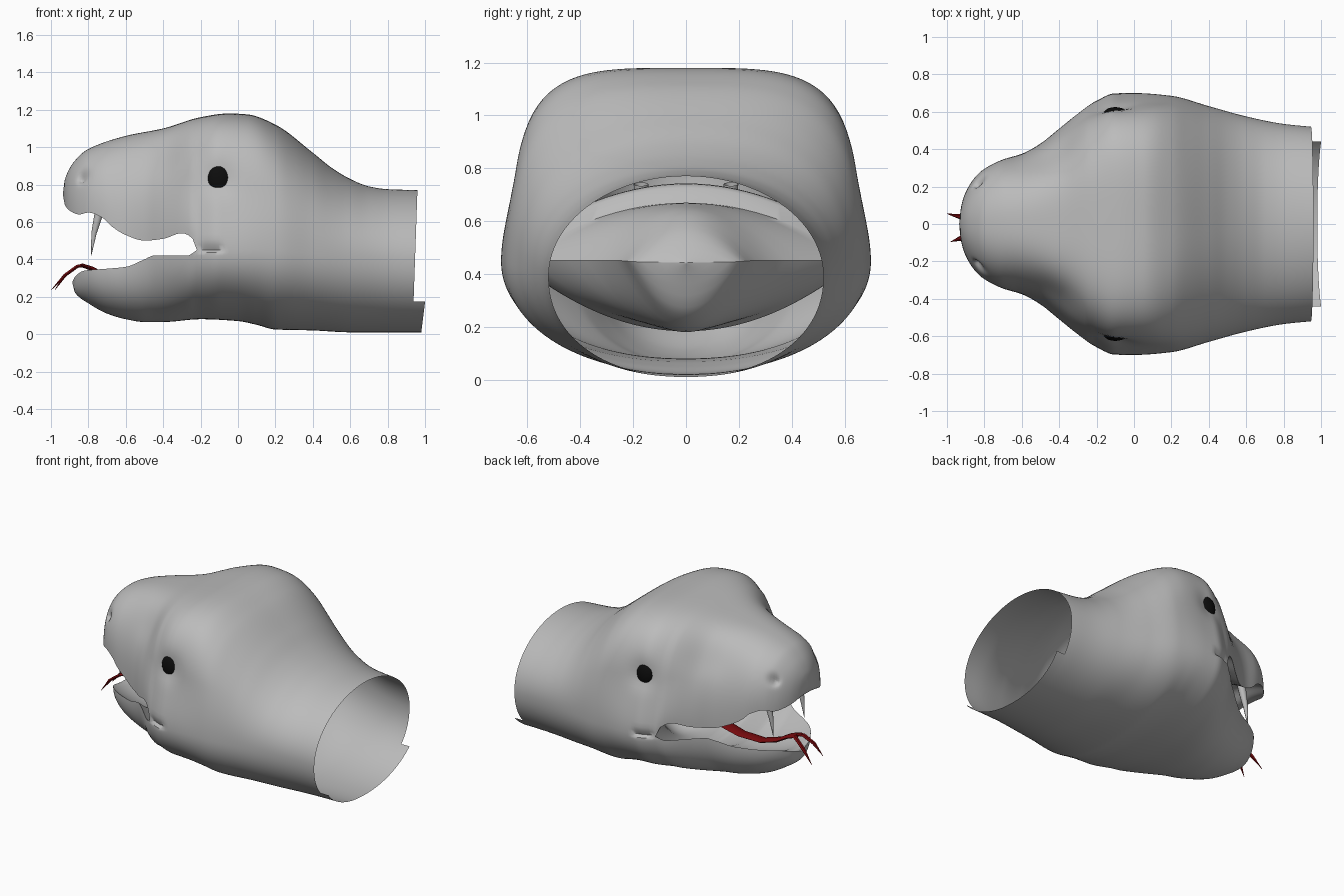
import bpy, bmesh, math
from mathutils import Vector

if "Cube" in bpy.data.objects:
    bpy.data.objects.remove(bpy.data.objects["Cube"])

def mat(name, c):
    m = bpy.data.materials.new(name)
    m.diffuse_color = (*c, 1)
    m.use_nodes = True
    m.node_tree.nodes["Principled BSDF"].inputs["Base Color"].default_value = m.diffuse_color
    return m

GREY = mat("grey_skin", (0.5, 0.5, 0.5))
BLACK = mat("black_eye", (0.004, 0.004, 0.004))
RED = mat("dark_red_tongue", (0.18, 0.003, 0.004))

def curve(*p):
    """Monotone smooth interpolation through (x, value) pairs."""
    n = len(p)
    s = [(p[i + 1][1] - p[i][1]) / (p[i + 1][0] - p[i][0]) for i in range(n - 1)]
    m = [s[0]] + [2 * a * b / (a + b) if a * b > 0 else 0 for a, b in zip(s, s[1:])] + [s[-1]]
    def f(x):
        if x <= p[0][0]: return p[0][1]
        if x >= p[-1][0]: return p[-1][1]
        i = max(k for k in range(n - 1) if p[k][0] <= x)
        h = p[i + 1][0] - p[i][0]
        t = (x - p[i][0]) / h
        return ((2*t**3 - 3*t*t + 1) * p[i][1] + (t**3 - 2*t*t + t) * h * m[i]
                + (3*t*t - 2*t**3) * p[i + 1][1] + (t**3 - t*t) * h * m[i + 1])
    return f

# profiles along the head
CORNER = -0.22
top = curve((-.935, .76), (-.925, .83), (-.87, .93), (-.8, .99), (-.6, 1.06), (-.4, 1.1), (-.2, 1.16),
            (-.05, 1.18), (.05, 1.175), (.2, 1.12), (.4, .97), (.5, .89), (.6, .83), (.7, .79), (.8, .775), (.95, .77))
bottom = curve((-.885, .27), (-.87, .22), (-.8, .165), (-.7, .11), (-.6, .08), (-.5, .065), (-.4, .065),
               (-.2, .08), (0, .07), (.1, .05), (.2, .025), (.4, .02), (.6, .01), (.95, .01))
width = curve((-.935, 0), (-.925, .09), (-.9, .17), (-.85, .25), (-.8, .295), (-.7, .345), (-.6, .375), (-.5, .43),
              (-.4, .51), (-.3, .59), (-.2, .66), (-.1, .7), (0, .7), (.2, .685), (.4, .63), (.6, .575), (.8, .535), (.95, .52))
jaw_width = curve((-.885, 0), (-.87, .1), (-.8, .21), (-.7, .28), (-.6, .33), (-.5, .395), (-.4, .48), (-.3, .58),
                  (CORNER, width(CORNER)))
upper_lip = curve((-.935, .74), (-.925, .69), (-.9, .66), (-.85, .64), (-.8, .65), (-.72, .62), (-.68, .58), (-.6, .53),
                  (-.5, .5), (-.4, .51), (-.3, .54), (-.25, .52), (CORNER, .45))
lower_lip = curve((-.885, .28), (-.87, .31), (-.82, .34), (-.7, .35), (-.6, .36), (-.5, .4), (-.45, .42), (-.27, .42),
                  (CORNER, .45))
split = curve((CORNER, .45), (.1, .45), (.4, .43), (.95, .39))
top_power = curve((-.93, 2.2), (-.7, 2.4), (-.4, 3), (-.1, 4), (.1, 3.6), (.3, 2.7), (.6, 2.1), (.95, 2))
pinch = curve((-.6, 0), (-.1, .08), (.3, .02), (.6, 0))
sack = curve((CORNER, width(CORNER)), (-.12, .5), (0, .33), (.1, .25), (.2, .2), (.25, 0))
palate = curve((-.935, 0), (-.85, .05), (-.7, .12), (-.4, .17), (-.2, .22), (0, .2), (.15, .12), (.25, 0))
floor = curve((-.885, 0), (-.8, .06), (-.6, .13), (-.4, .2), (-.2, .25), (0, .27), (.15, .2), (.25, 0))

N = 80
ARC = [math.pi * i / N for i in range(N + 1)]

def dent(p, axis_z):
    """Press nostrils, eye sockets, brow hollows and the mouth crease into the skin."""
    x, y, z = p
    ay = abs(y)
    def g(c, s): return math.exp(-((x - c[0])**2 + (ay - c[1])**2 + (z - c[2])**2) / (2 * s * s))
    d = .05 * g((-.82, .22, .84), .022) + .03 * g((-.1, .61, .83), .06) + .045 * g((-.42, .43, .98), .12)
    if CORNER <= x < 0 and ay > .3:
        d += .04 * math.exp(-((z - .46) / .014)**2) * min(1, (x - CORNER) / .03) * min(1, max(0, (-.07 - x) / .03))
    r = Vector((0, y, z - axis_z))
    return p - r.normalized() * d

def outer(x, up):
    """Half of a skin section, above or below the lip line."""
    jaw = x < CORNER
    zl = (upper_lip if up else lower_lip)(x) if jaw else split(x)
    w = jaw_width(x) if jaw and not up else width(x)
    h = (top(x) if up else bottom(x)) - zl
    n = top_power(x) if up else 2.15
    row = []
    for a in ARC:
        c, s = math.cos(a), abs(math.sin(a))
        r = (abs(c)**n + s**n) ** (-1 / n)
        t = r * s
        y = w * r * c
        if up:
            k = min(1, max(0, t / .5))
            y *= 1 - pinch(x) * k * k * (3 - 2 * k)
        p = dent(Vector((x, y, zl + h * t)), split(max(x, CORNER)) if not up else zl)
        p.x += max(0, x - .8) / .15 * (p.z - .5) * .035
        row.append(p)
    return row

def inner(x, up):
    """Half of a mouth lining section."""
    jaw = x < CORNER
    zl = (upper_lip if up else lower_lip)(x) if jaw else split(x)
    w = (width(x) if up else jaw_width(x)) if jaw else sack(x)
    h = palate(x) if up else -floor(x)
    return [Vector((x, w * math.cos(a), zl + h * math.sin(a)**2)) for a in ARC]

def sheet(bm, rows):
    vs = [[bm.verts.new(p) for p in r] for r in rows]
    for a, b in zip(vs, vs[1:]):
        for i in range(len(a) - 1):
            bm.faces.new((a[i], a[i + 1], b[i + 1], b[i]))

def finish(bm, name, m, angle=40):
    bmesh.ops.remove_doubles(bm, verts=bm.verts, dist=1e-4)
    bmesh.ops.dissolve_degenerate(bm, edges=bm.edges, dist=1e-5)
    bmesh.ops.recalc_face_normals(bm, faces=bm.faces)
    me = bpy.data.meshes.new(name)
    bm.to_mesh(me)
    bm.free()
    ob = bpy.data.objects.new(name, me)
    me.materials.append(m)
    bpy.context.collection.objects.link(ob)
    bpy.ops.object.select_all(action='DESELECT')
    ob.select_set(True)
    bpy.context.view_layer.objects.active = ob
    bpy.ops.object.shade_smooth_by_angle(angle=math.radians(angle))
    return ob

# head skin, both jaws, mouth lining and open neck
bm = bmesh.new()
neck = [CORNER + (.95 - CORNER) * i / 60 for i in range(61)]
throat = [CORNER + (.25 - CORNER) * math.sin(math.pi / 2 * i / 16) for i in range(17)]
for up, tip in ((True, -.935), (False, -.885)):
    jaw = [tip + (CORNER - tip) * (i / 50)**1.6 for i in range(50)]
    sheet(bm, [outer(x, up) for x in jaw + neck])
    sheet(bm, [inner(x, up) for x in jaw + throat])
# tab under the neck rim
rim = [p for p in outer(.95, False) if p.z < .175]
sheet(bm, [rim, [Vector((.98 + (p.z - .01) * .125, p.y, p.z)) for p in rim]])
finish(bm, "head", GREY, 50)

def tube(bm, pts, sides=8):
    """Loft elliptical rings through (x, y, z, half_width_y, half_height)."""
    rows = []
    for i, p in enumerate(pts):
        a, b = pts[max(i - 1, 0)], pts[min(i + 1, len(pts) - 1)]
        d = Vector((b[0] - a[0], 0, b[2] - a[2])).normalized()
        n = Vector((-d.z, 0, d.x))
        rows.append([Vector(p[:3]) + Vector((0, p[3] * math.cos(t), 0)) + n * p[4] * math.sin(t)
                     for t in (2 * math.pi * k / sides for k in range(sides + 1))])
    sheet(bm, rows)

# eyes and fangs on each side
for side, s in (("left", -1), ("right", 1)):
    bm = bmesh.new()
    bmesh.ops.create_uvsphere(bm, u_segments=20, v_segments=12, radius=1)
    for v in bm.verts:
        v.co = Vector((-.1 + v.co.x * .063, s * .59 + v.co.y * .035, .83 + v.co.z * .075))
    finish(bm, side + "_eye", BLACK)
    bm = bmesh.new()
    tube(bm, [(-.72, s * .17, .74, .028, .028), (-.745, s * .17, .64, .024, .024),
              (-.77, s * .17, .54, .015, .015), (-.785, s * .17, .42, .001, .001)], 10)
    finish(bm, side + "_fang", GREY)

# forked tongue
bm = bmesh.new()
tube(bm, [(-.2, 0, .36, .05, .012), (-.3, 0, .31, .05, .012), (-.42, -.005, .275, .045, .012), (-.58, -.01, .27, .04, .012),
          (-.7, -.015, .305, .04, .012), (-.78, -.02, .35, .04, .012), (-.84, -.02, .37, .045, .01)])
for y1, y2, e in ((.02, .055, -1.0), (-.055, -.095, -.98)):
    tube(bm, [(-.83, (y1 - .02) / 2, .368, .022, .01), (-.86, y1, .362, .018, .01),
              (-.925, (y1 + y2) / 2, .315, .015, .01), (e, y2, .235, .001, .001)], 6)
finish(bm, "tongue", RED)
